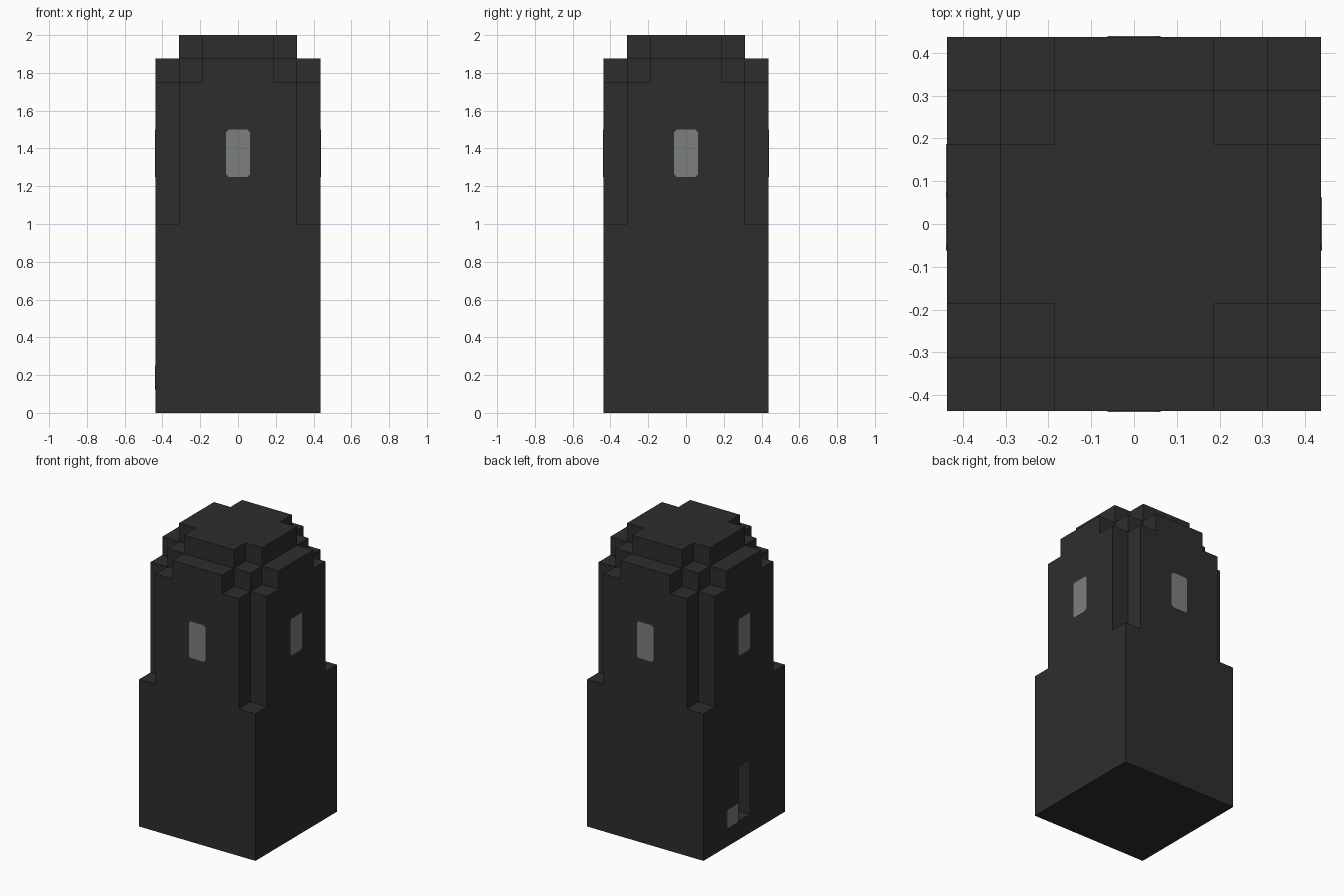
import bpy
import bmesh
from math import pi
from mathutils import Matrix, Vector

cube = bpy.data.objects.get("Cube")
if cube:
    bpy.data.objects.remove(cube, do_unlink=True)

OUTER, MIDDLE, INNER = 0.4375, 0.3125, 0.1875


def material(name, rgb):
    mat = bpy.data.materials.new(name)
    mat.use_nodes = True
    mat.diffuse_color = (*rgb, 1)
    mat.node_tree.nodes["Principled BSDF"].inputs["Base Color"].default_value = (*rgb, 1)
    return mat


stone = material("dark stone", (0.027, 0.027, 0.027))
glass = material("grey glass", (0.2, 0.215, 0.205))


def prism(name, outline, height, mat, matrix):
    """Extrude a flat outline along its local z and place it."""
    bm = bmesh.new()
    face = bm.faces.new([bm.verts.new((x, y, 0)) for x, y in outline])
    top = bmesh.ops.extrude_face_region(bm, geom=[face])
    verts = [v for v in top["geom"] if isinstance(v, bmesh.types.BMVert)]
    bmesh.ops.translate(bm, verts=verts, vec=(0, 0, height))
    bmesh.ops.recalc_face_normals(bm, faces=bm.faces)
    bm.transform(matrix)
    mesh = bpy.data.meshes.new(name)
    bm.to_mesh(mesh)
    bm.free()
    mesh.materials.append(mat)
    obj = bpy.data.objects.new(name, mesh)
    bpy.context.collection.objects.link(obj)
    return obj


def tier(name, corner, bottom, top):
    """Repeat one corner's steps around the four corners of the tower."""
    outline = []
    for turn in range(4):
        spin = Matrix.Rotation(turn * pi / 2, 2)
        outline += [spin @ Vector(p) for p in corner]
    return prism(name, outline, top - bottom, stone, Matrix.Translation((0, 0, bottom)))


# Stacked tower tiers
base = tier("tower_base", [(OUTER, OUTER)], 0, 1)
tier("tower_upper", [(OUTER, MIDDLE), (MIDDLE, MIDDLE), (MIDDLE, OUTER)], 1, 1.75)
tier("lower_roof_step", [(OUTER, INNER), (MIDDLE, INNER), (MIDDLE, MIDDLE),
                         (INNER, MIDDLE), (INNER, OUTER)], 1.75, 1.875)
tier("roof_cap", [(MIDDLE, INNER), (INNER, INNER), (INNER, MIDDLE)], 1.875, 2)


def pane(name, turn, offset, z, half_height):
    """Thin plate with clipped corners on one side of the tower."""
    w, h, c = 0.0625, half_height, 0.012
    outline = [(w, h - c), (w - c, h), (c - w, h), (-w, h - c),
               (-w, c - h), (c - w, -h), (w - c, -h), (w, c - h)]
    place = (Matrix.Rotation(turn * pi / 2, 4, "Z")
             @ Matrix.Translation((offset, -OUTER, z))
             @ Matrix.Rotation(pi / 2, 4, "X"))
    return prism(name, outline, 0.002, glass, place)


# One window on each side
for turn, side in enumerate(["front", "left", "back", "right"]):
    pane(side + "_window", turn, 0, 1.375, 0.125)

# Small panel beside the doorway
pane("door_panel", 3, -0.125, 0.1875, 0.0625)

# Doorway recess
w = 0.0625
cutter = prism("doorway_cutter", [(-0.5, -w), (-MIDDLE, -w), (-MIDDLE, w), (-0.5, w)],
               0.375, stone, Matrix.Translation((0, 0, 0.125)))
cutter.hide_render = True
cutter.hide_set(True)
cut = base.modifiers.new("doorway", "BOOLEAN")
cut.operation = "DIFFERENCE"
cut.solver = "EXACT"
cut.object = cutter
